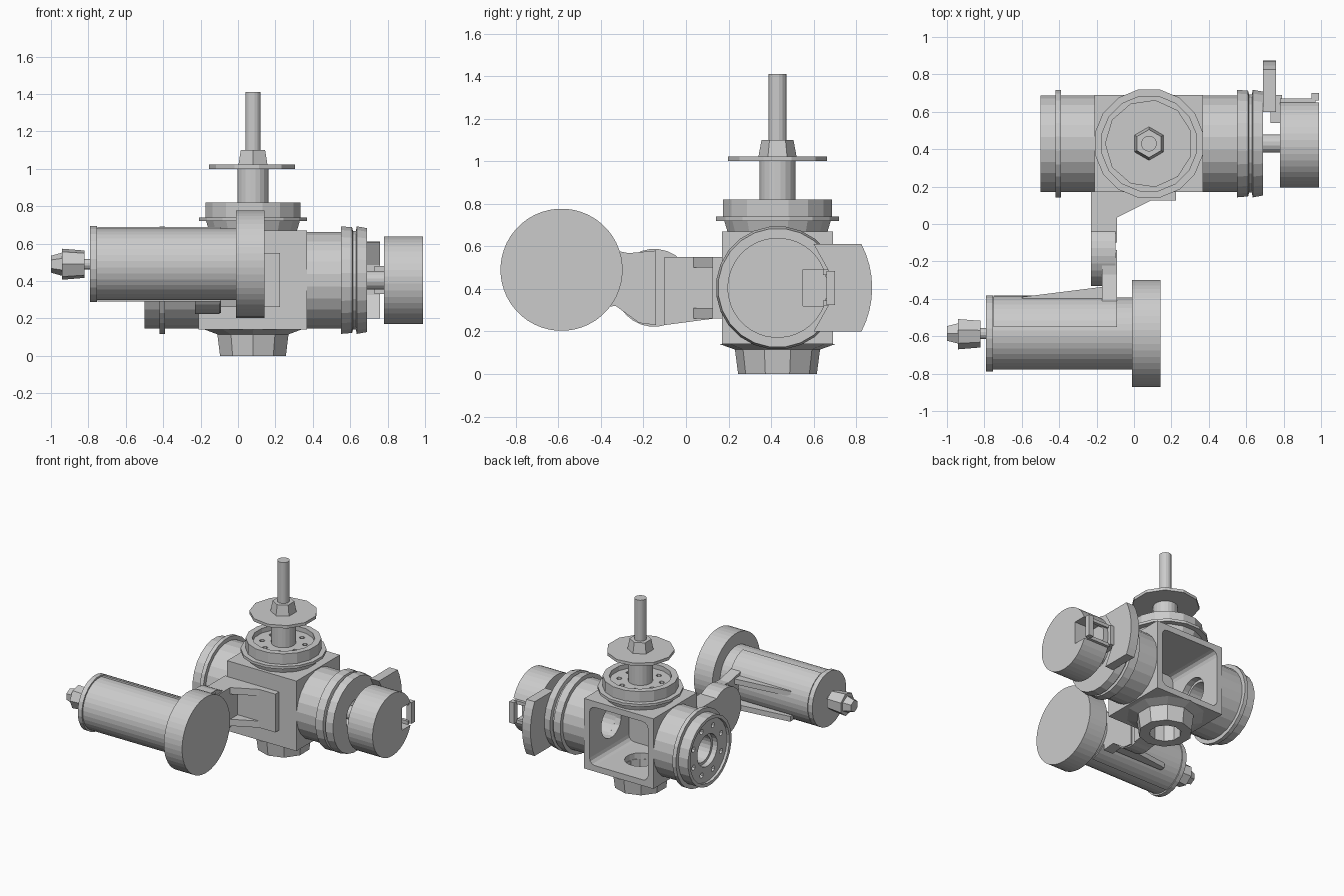
import bpy, bmesh
from math import pi, cos, sin, sqrt, radians

if "Cube" in bpy.data.objects:
    bpy.data.objects.remove(bpy.data.objects["Cube"])

MAP = {'x': lambda a, b, h: (h, a, b),
       'y': lambda a, b, h: (a, h, b),
       'z': lambda a, b, h: (a, b, h)}


def finish(name, bm):
    bmesh.ops.remove_doubles(bm, verts=bm.verts, dist=1e-5)
    bmesh.ops.recalc_face_normals(bm, faces=bm.faces)
    me = bpy.data.meshes.new(name)
    bm.to_mesh(me)
    bm.free()
    ob = bpy.data.objects.new(name, me)
    bpy.context.collection.objects.link(ob)
    return ob


def lathe(name, axis, c, profile, n=32, turn=0.5):
    """Revolve (radius, height) points about an axis through c."""
    bm = bmesh.new()
    rings = [[bm.verts.new(MAP[axis](c[0] + r * cos(2 * pi * (i + turn) / n),
                                     c[1] + r * sin(2 * pi * (i + turn) / n), h))
              for i in range(n)] for r, h in profile]
    pairs = list(zip(rings, rings[1:]))
    if profile[0][0] > 0:
        pairs.append((rings[-1], rings[0]))
    for p, q in pairs:
        for i in range(n):
            j = (i + 1) % n
            bm.faces.new((p[i], p[j], q[j], q[i]))
    return finish(name, bm)


def rod(name, axis, c, r, h0, h1, n=32, r2=None, turn=0.5):
    return lathe(name, axis, c, [(0, h0), (r, h0), (r2 or r, h1), (0, h1)], n, turn)


def prism(name, axis, pts, h0, h1):
    bm = bmesh.new()
    lo = [bm.verts.new(MAP[axis](a, b, h0)) for a, b in pts]
    hi = [bm.verts.new(MAP[axis](a, b, h1)) for a, b in pts]
    bm.faces.new(lo)
    bm.faces.new(hi)
    for i in range(len(pts)):
        j = (i + 1) % len(pts)
        bm.faces.new((lo[i], lo[j], hi[j], hi[i]))
    return finish(name, bm)


def box(name, x0, x1, y0, y1, z0, z1):
    return prism(name, 'z', [(x0, y0), (x1, y0), (x1, y1), (x0, y1)], z0, z1)


def arc(c, r, a0, a1, n):
    return [(c[0] + r * cos(radians(a0 + (a1 - a0) * i / n)),
             c[1] + r * sin(radians(a0 + (a1 - a0) * i / n))) for i in range(n + 1)]


def cut(ob, cutter):
    m = ob.modifiers.new("cut", 'BOOLEAN')
    m.operation, m.solver, m.object = 'DIFFERENCE', 'EXACT', cutter
    bpy.context.view_layer.objects.active = ob
    bpy.ops.object.modifier_apply(modifier=m.name)
    bpy.data.objects.remove(cutter)


AX = (0.43, 0.405)      # y, z of the sideways axis
UP = (0.08, 0.43)       # x, y of the upright axis
MO = (-0.585, 0.49)     # y, z of the front motor axis

# Housing block, open at the back, with bores to the side and bottom flanges
housing = box("housing", -0.21, 0.37, 0.17, 0.69, 0.14, 0.67)
corners = [((0.28, 0.58), 0), ((-0.12, 0.58), 90), ((-0.12, 0.23), 180), ((0.28, 0.23), 270)]
cavity = [p for c, a in corners for p in arc(c, 0.045, a, a + 90, 3)]
cut(housing, prism("cutter", 'y', cavity, 0.22, 0.8))
cut(housing, rod("cutter", 'x', AX, 0.12, -0.3, 0.45, 16))
cut(housing, rod("cutter", 'z', UP, 0.11, 0.1, 0.4, 16))

# Side flanges
left = lathe("left_flange", 'x', AX, [
    (0.10, -0.21), (0.26, -0.21), (0.26, -0.39), (0.29, -0.39), (0.29, -0.42), (0.26, -0.42),
    (0.26, -0.5), (0.235, -0.5), (0.235, -0.48), (0.12, -0.48), (0.12, -0.44), (0.10, -0.44)], 24)
lathe("right_flange", 'x', AX, [
    (0.12, 0.37), (0.26, 0.37), (0.26, 0.55), (0.29, 0.55), (0.285, 0.61), (0.265, 0.615),
    (0.265, 0.63), (0.29, 0.635), (0.28, 0.69), (0.12, 0.69)], 24)

# Top and bottom flanges
top = lathe("top_flange", 'z', UP, [
    (0.08, 0.67), (0.24, 0.67), (0.255, 0.72), (0.295, 0.72), (0.295, 0.74), (0.26, 0.74),
    (0.26, 0.82), (0.215, 0.82), (0.215, 0.785), (0.08, 0.785)], 16)
lathe("bottom_flange", 'z', UP, [
    (0.11, 0.14), (0.27, 0.14), (0.2, 0.115), (0.185, 0.0), (0.11, 0.0)], 10)

# Bolt holes
for i in range(8):
    a = 2 * pi * (i + 0.5) / 8
    cut(left, rod("cutter", 'x', (AX[0] + 0.178 * cos(a), AX[1] + 0.178 * sin(a)),
                  0.02, -0.55, -0.44, 6))
    cut(top, rod("cutter", 'z', (UP[0] + 0.15 * cos(a), UP[1] + 0.15 * sin(a)),
                 0.02, 0.75, 0.9, 6))

# Upright stem, washer, nut and threaded rod
rod("stem", 'z', UP, 0.085, 0.68, 1.0, 20)
rod("washer", 'z', UP, 0.235, 1.0, 1.022, 11)
rod("nut", 'z', UP, 0.09, 1.02, 1.1, 6, 0.075)
rod("spindle", 'z', UP, 0.042, 1.08, 1.41, 16)

# Right actuator with notched rim
rod("right_shaft", 'x', AX, 0.05, 0.45, 0.8, 16)
cap = rod("right_actuator", 'x', AX, 0.235, 0.78, 0.99, 40)
cut(cap, box("cutter", 0.83, 1.05, 0.55, 0.8, 0.32, 0.49))
box("notch_lip", 0.95, 0.99, 0.66, 0.70, 0.325, 0.485)
for z in (0.32, 0.465):
    box("notch_rail", 0.78, 0.97, 0.645, 0.67, z, z + 0.025)

# Curved-edge stop plate behind the actuator
plate = [(0.6, AX[1] - 0.205)] + arc(AX, 0.445, -27.5, 27.5, 8) + [(0.6, AX[1] + 0.205)]
plate += [(0.67, AX[1] + 0.08), (0.67, AX[1] - 0.08)]
prism("stop_plate", 'x', plate, 0.69, 0.76)
box("stop_plate_link", 0.73, 0.79, 0.54, 0.69, 0.33, 0.48)

# Bracket from housing to front motor
box("bracket_base", -0.23, 0.225, 0.125, 0.175, 0.26, 0.55)
prism("bracket_arm", 'x', [(0.165, 0.265), (0.165, 0.55), (-0.1, 0.55), (-0.1, 0.23)],
      -0.23, -0.09)
for z in (0.26, 0.5):
    prism("bracket_rib", 'z', [(-0.1, 0.03), (0.1, 0.13), (-0.1, 0.13)], z, z + 0.05)
rod("bracket_knuckle", 'x', (-0.15, 0.405), 0.183, -0.23, -0.1, 28)
prism("bracket_neck", 'x', [(-0.14, 0.23), (-0.14, 0.58), (-0.27, 0.568), (-0.43, 0.6),
                            (-0.43, 0.31), (-0.33, 0.32), (-0.22, 0.24)], -0.17, -0.09)

# Half sleeve gripping the motor, with tapered ribs
sleeve = arc(MO, 0.203, -80, 80, 16) + arc(MO, 0.18, 80, -80, 16)
prism("motor_sleeve", 'x', sleeve, -0.75, -0.09)
for z in (0.34, 0.53):
    prism("sleeve_rib", 'z', [(-0.6, -0.39), (-0.16, -0.335), (-0.16, -0.43), (-0.6, -0.43)],
          z, z + 0.04)

# Front motor
rod("motor_body", 'x', MO, 0.193, -0.78, 0.0, 36)
rod("motor_end_cap", 'x', MO, 0.205, -0.79, -0.755, 24)
rod("motor_head", 'x', MO, 0.287, -0.01, 0.142, 48)
rod("motor_shaft", 'x', MO, 0.03, -0.85, -0.78, 12)
rod("shaft_nut", 'x', MO, 0.085, -0.94, -0.82, 7, 0.075)
rod("shaft_tip", 'x', MO, 0.045, -1.0, -0.93, 6, 0.065)
